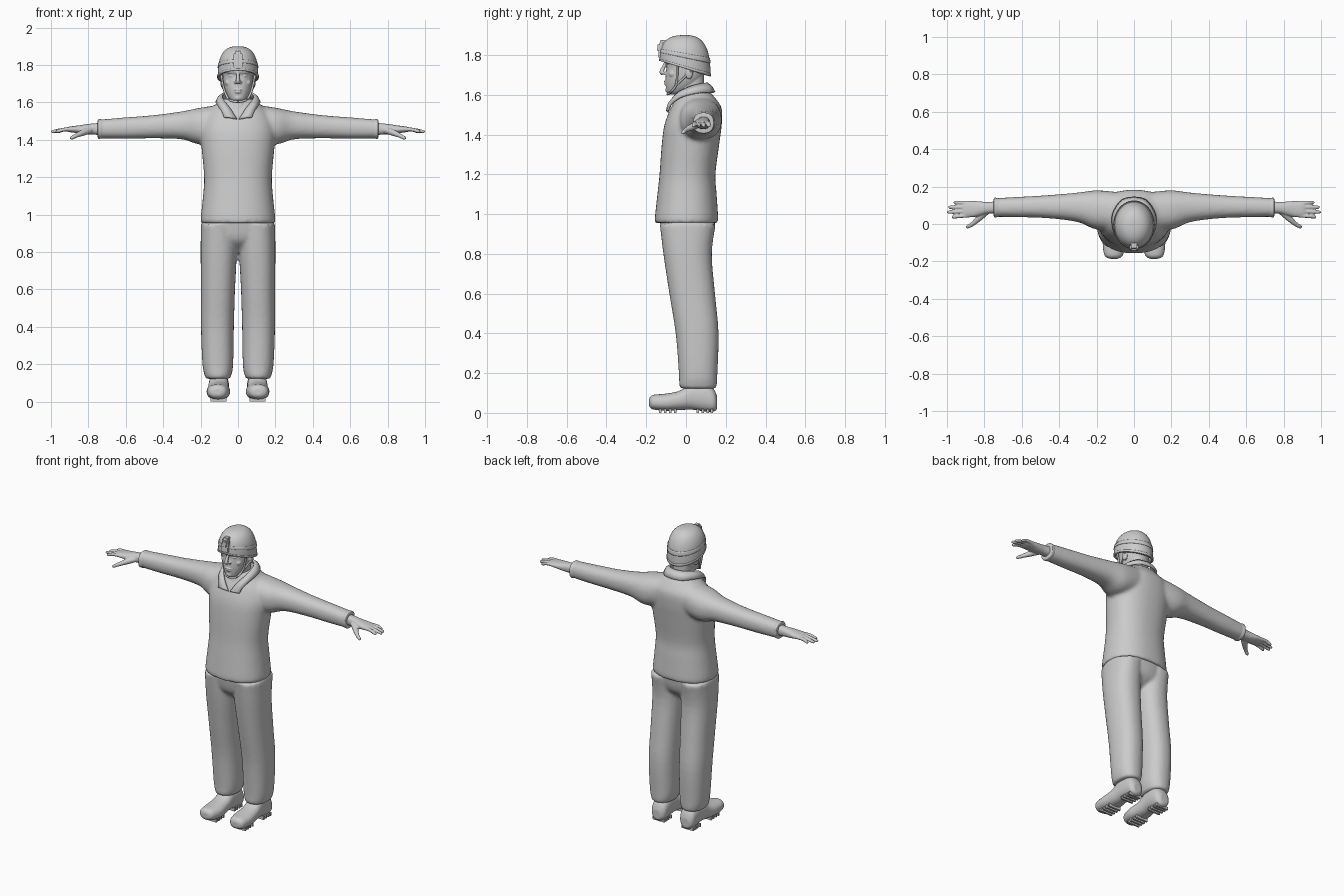
import bpy, bmesh, math
from mathutils import Vector

cube = bpy.data.objects.get("Cube")
if cube:
    bpy.data.objects.remove(cube, do_unlink=True)

GREY = (0.6, 0.6, 0.6, 1)
mat = bpy.data.materials.new("plain grey")
mat.use_nodes = True
mat.diffuse_color = GREY
mat.node_tree.nodes["Principled BSDF"].inputs["Base Color"].default_value = GREY


def add_rings(bm, rings, caps=True):
    loops = [[bm.verts.new(p) for p in ring] for ring in rings]
    n = len(loops[0])
    for a, b in zip(loops, loops[1:]):
        for i in range(n):
            bm.faces.new((a[i], a[(i + 1) % n], b[(i + 1) % n], b[i]))
    if caps:
        bm.faces.new(loops[0])
        bm.faces.new(loops[-1])


def spline(rows, steps=4):
    """Smoothly resample a list of equal-length rows."""
    rows = [Vector(r) for r in rows]
    out = []
    for i in range(len(rows) - 1):
        a, b = rows[max(i - 1, 0)], rows[i]
        c, d = rows[i + 1], rows[min(i + 2, len(rows) - 1)]
        for k in range(steps):
            t = k / steps
            out.append(b + (c - a) * t / 2 + (a * 2 - b * 5 + c * 4 - d) * t * t / 2
                       + (b * 3 - a - c * 3 + d) * t ** 3 / 2)
    return out + [rows[-1]]


def power(v, e):
    return math.copysign(abs(v) ** e, v)


def sides(both):
    return (1, -1) if both else (1,)


def loft(bm, axis, rows, both=False, n=32, p=2.3):
    """Rows: position along axis, then low and high limits on the other two axes."""
    order = {"x": (0, 1, 2), "y": (1, 0, 2), "z": (2, 0, 1)}[axis]
    for s in sides(both):
        rings = []
        for t, a0, a1, b0, b1 in spline(rows):
            ring = []
            for i in range(n):
                w = math.tau * i / n
                co = Vector()
                co[order[0]] = t
                co[order[1]] = (a0 + a1) / 2 + (a1 - a0) / 2 * power(math.cos(w), 2 / p)
                co[order[2]] = (b0 + b1) / 2 + (b1 - b0) / 2 * power(math.sin(w), 2 / p)
                co.x *= s
                ring.append(co)
            rings.append(ring)
        add_rings(bm, rings)


def tube(bm, rows, both=False, n=12):
    """Rows: x, y, z, radius."""
    pts = spline(rows)
    for s in sides(both):
        rings = []
        for i, q in enumerate(pts):
            d = pts[min(i + 1, len(pts) - 1)].xyz - pts[max(i - 1, 0)].xyz
            u = d.orthogonal().normalized() if abs(d.z) > abs(d.x) else d.cross(Vector((0, 0, 1))).normalized()
            v = d.cross(u).normalized()
            ring = [q.xyz + q.w * (u * math.cos(math.tau * k / n) + v * math.sin(math.tau * k / n))
                    for k in range(n)]
            rings.append([Vector((c.x * s, c.y, c.z)) for c in ring])
        add_rings(bm, rings)


def ball(bm, at, size, both=False):
    for s in sides(both):
        made = bmesh.ops.create_uvsphere(bm, u_segments=20, v_segments=12, radius=1)["verts"]
        for v in made:
            v.co = Vector((s * (at[0] + v.co.x * size[0]), at[1] + v.co.y * size[1], at[2] + v.co.z * size[2]))


def box(bm, at, size, tilt=0):
    for v in bmesh.ops.create_cube(bm, size=1)["verts"]:
        c = Vector((v.co.x * size[0], v.co.y * size[1], v.co.z * size[2]))
        v.co = Vector(at) + Vector((c.x, c.y + tilt * c.z, c.z))


def finish(name, bm, voxel=0, smooth=0, angle=40):
    bmesh.ops.recalc_face_normals(bm, faces=bm.faces)
    me = bpy.data.meshes.new(name)
    bm.to_mesh(me)
    bm.free()
    me.materials.append(mat)
    ob = bpy.data.objects.new(name, me)
    bpy.context.collection.objects.link(ob)
    bpy.ops.object.select_all(action="DESELECT")
    ob.select_set(True)
    bpy.context.view_layer.objects.active = ob
    if voxel:
        m = ob.modifiers.new("blend", "REMESH")
        m.mode, m.voxel_size, m.use_smooth_shade = "VOXEL", voxel, True
        bpy.ops.object.shade_smooth()
    else:
        bpy.ops.object.shade_smooth_by_angle(angle=math.radians(angle))
    if smooth:
        m = ob.modifiers.new("soften", "SMOOTH")
        m.factor, m.iterations = 0.5, smooth
    return ob


# Sweater: trunk and sleeves blended together
bm = bmesh.new()
trunk = [(.955, .195, -.152, .157), (.975, .2, -.157, .162), (1.1, .187, -.144, .154),
         (1.2, .181, -.133, .148), (1.35, .194, -.122, .167), (1.45, .2, -.108, .18),
         (1.53, .178, -.078, .18), (1.58, .13, -.05, .15), (1.62, .08, -.03, .115)]
loft(bm, "z", [(z, -w, w, f, b) for z, w, f, b in trunk], n=48)
loft(bm, "x", [(.08, -.03, .17, 1.4, 1.59), (.2, -.03, .18, 1.375, 1.572), (.3, .01, .168, 1.403, 1.552),
               (.45, .03, .155, 1.408, 1.532), (.6, .036, .146, 1.406, 1.52), (.745, .038, .138, 1.408, 1.508)], True)
finish("sweater", bm, .011, 5)

# Sleeve cuffs
bm = bmesh.new()
loft(bm, "x", [(.725, .039, .138, 1.409, 1.508), (.735, .036, .14, 1.406, 1.51),
               (.747, .036, .14, 1.406, 1.51), (.75, .044, .132, 1.414, 1.502)], True)
finish("cuffs", bm)

# Folded collar with two points at the front
bm = bmesh.new()
upper = [(.006, -.088, 1.51), (.045, -.072, 1.57), (.078, -.03, 1.615), (.08, .04, 1.645), (.05, .09, 1.655), (0, .105, 1.657)]
lower = [(.075, -.092, 1.52), (.086, -.078, 1.55), (.108, -.03, 1.585), (.112, .05, 1.607), (.065, .125, 1.612), (0, .142, 1.612)]
for s in (1, -1):
    tops, lows = spline(upper), spline(lower)
    cols = []
    for a, b in zip(tops, lows):
        mid = (a + b) / 2 + Vector((a.x, a.y - .04, .05)).normalized() * .006
        cols.append([bm.verts.new((c.x * s, c.y, c.z)) for c in (a, mid, b)])
    for a, b in zip(cols, cols[1:]):
        for k in (0, 1):
            bm.faces.new((a[k], b[k], b[k + 1], a[k + 1]))
bmesh.ops.remove_doubles(bm, verts=bm.verts, dist=.0005)
collar = finish("collar", bm)
m = collar.modifiers.new("cloth", "SOLIDIFY")
m.thickness, m.offset = .012, 0

# Trousers: hips and legs blended together
bm = bmesh.new()
hips = [(.8, .05, -.04, .05), (.85, .14, -.1, .11), (.9, .185, -.122, .138), (1, .19, -.135, .15)]
loft(bm, "z", [(z, -w, w, f, b) for z, w, f, b in hips])
loft(bm, "z", [(.122, .045, .172, -.025, .148), (.14, .036, .178, -.034, .155), (.2, .026, .19, -.036, .158),
               (.4, .022, .198, -.052, .164), (.6, .016, .198, -.084, .146), (.8, .006, .2, -.114, .13),
               (.95, .01, .198, -.132, .15)], True)
finish("trousers", bm, .01, 4)

# Shoes with cleated soles
bm = bmesh.new()
loft(bm, "y", [(-.186, .085, .13, .035, .07), (-.168, .06, .158, .018, .09), (-.1, .042, .168, .01, .097),
               (-.03, .048, .162, .014, .112), (.03, .05, .157, .016, .15), (.1, .048, .155, .006, .15),
               (.14, .055, .15, .006, .12), (.157, .078, .13, .02, .08)], True)
finish("shoes", bm, .006, 4)
bm = bmesh.new()
for s in (1, -1):
    for y in (-.13, -.105, -.08, -.055, .06, .085, .11, .13):
        box(bm, (s * .105, y, .01), (.085, .012, .02))
finish("sole_cleats", bm)

# Hands: wrist, palm, four fingers and a thumb
bm = bmesh.new()
loft(bm, "x", [(.72, .055, .122, 1.425, 1.492), (.78, .055, .118, 1.428, 1.487), (.82, .045, .12, 1.43, 1.482),
               (.86, .037, .123, 1.436, 1.476), (.9, .036, .121, 1.441, 1.471), (.915, .042, .116, 1.446, 1.466)], True)
for y0, y1, tip in ((.113, .115, .965), (.09, .09, .992), (.068, .064, .998), (.046, .038, .975)):
    tube(bm, [(.88, y0, 1.456, .011), (.93, (y0 + y1) / 2, 1.455, .0105),
              (tip - .008, y1, 1.444, .009), (tip, y1, 1.442, .004)], True)
tube(bm, [(.79, .065, 1.452, .018), (.83, .03, 1.438, .017), (.862, .001, 1.424, .012),
          (.888, -.014, 1.411, .01), (.898, -.019, 1.407, .004)], True)
finish("hands", bm, .0045, 2)

# Head, neck and facial features
bm = bmesh.new()
skull = [(1.602, .022, -.085, -.045), (1.615, .043, -.097, .0), (1.645, .062, -.102, .05), (1.68, .074, -.103, .08),
         (1.72, .08, -.1, .095), (1.745, .082, -.098, .1), (1.77, .084, -.108, .105), (1.82, .08, -.1, .1), (1.86, .05, -.06, .07)]
loft(bm, "z", [(z, -w, w, f, b) for z, w, f, b in skull])
loft(bm, "z", [(1.5, -.07, .07, -.07, .1), (1.56, -.062, .062, -.06, .1), (1.62, -.058, .058, -.042, .092), (1.7, -.06, .06, -.04, .09)])
tube(bm, [(0, -.1, 1.765, .009), (0, -.113, 1.738, .009), (0, -.122, 1.715, .012), (0, -.114, 1.704, .009)])
ball(bm, (.013, -.107, 1.708), (.009, .01, .008), True)
ball(bm, (.032, -.085, 1.762), (.028, .018, .008), True)
ball(bm, (.033, -.083, 1.741), (.015, .013, .007), True)
ball(bm, (.048, -.065, 1.705), (.022, .022, .02), True)
ball(bm, (0, -.1, 1.667), (.024, .011, .005))
ball(bm, (0, -.1, 1.655), (.02, .011, .006))
ball(bm, (0, -.09, 1.624), (.022, .014, .015))
ball(bm, (.084, .015, 1.71), (.011, .02, .032), True)
finish("head", bm, .0035, 2)


# Helmet shell with a rim that drops toward the back
def shell(name, levels, grow, thickness):
    bm = bmesh.new()
    rings = []
    for h in levels:
        r = max(1 - h ** 2.7, .00001) ** (1 / 2.7)
        ring = []
        for i in range(48):
            w = math.tau * i / 48
            x, y = (.108 + grow) * math.cos(w), (.128 + grow) * math.sin(w)
            rim = 1.732 - .3 * y
            ring.append((x * r, y * r - .005, rim + (1.9 - rim) * h))
        rings.append(ring)
    add_rings(bm, rings, False)
    if levels[-1] > .99:
        bmesh.ops.contextual_create(bm, geom=[e for e in bm.edges if e.is_boundary and e.verts[0].co.z > 1.88])
    ob = finish(name, bm)
    m = ob.modifiers.new("thickness", "SOLIDIFY")
    m.thickness, m.offset = thickness, -1


shell("helmet", [math.sin(math.pi / 2 * i / 20) for i in range(20)] + [.9995], 0, .01)
shell("helmet_rim", [0, .04, .07], .003, .006)
shell("helmet_band", [.32, .36, .42, .45], .003, .006)

# Front bracket on the helmet
bm = bmesh.new()
box(bm, (0, -.128, 1.825), (.05, .018, .075), .1)
box(bm, (0, -.138, 1.838), (.03, .012, .035), .1)
box(bm, (0, -.116, 1.868), (.032, .03, .016), .3)
bmesh.ops.bevel(bm, geom=list(bm.edges), offset=.003, segments=2, affect="EDGES")
finish("helmet_bracket", bm)

# Chin straps
bm = bmesh.new()
tube(bm, [(.092, -.045, 1.76, .006), (.08, -.045, 1.69, .006), (.066, -.052, 1.645, .006),
          (.044, -.078, 1.612, .006), (0, -.092, 1.603, .006)], True)
tube(bm, [(.094, .045, 1.74, .005), (.084, -.005, 1.69, .005), (.067, -.05, 1.647, .005)], True)
finish("chin_straps", bm)
